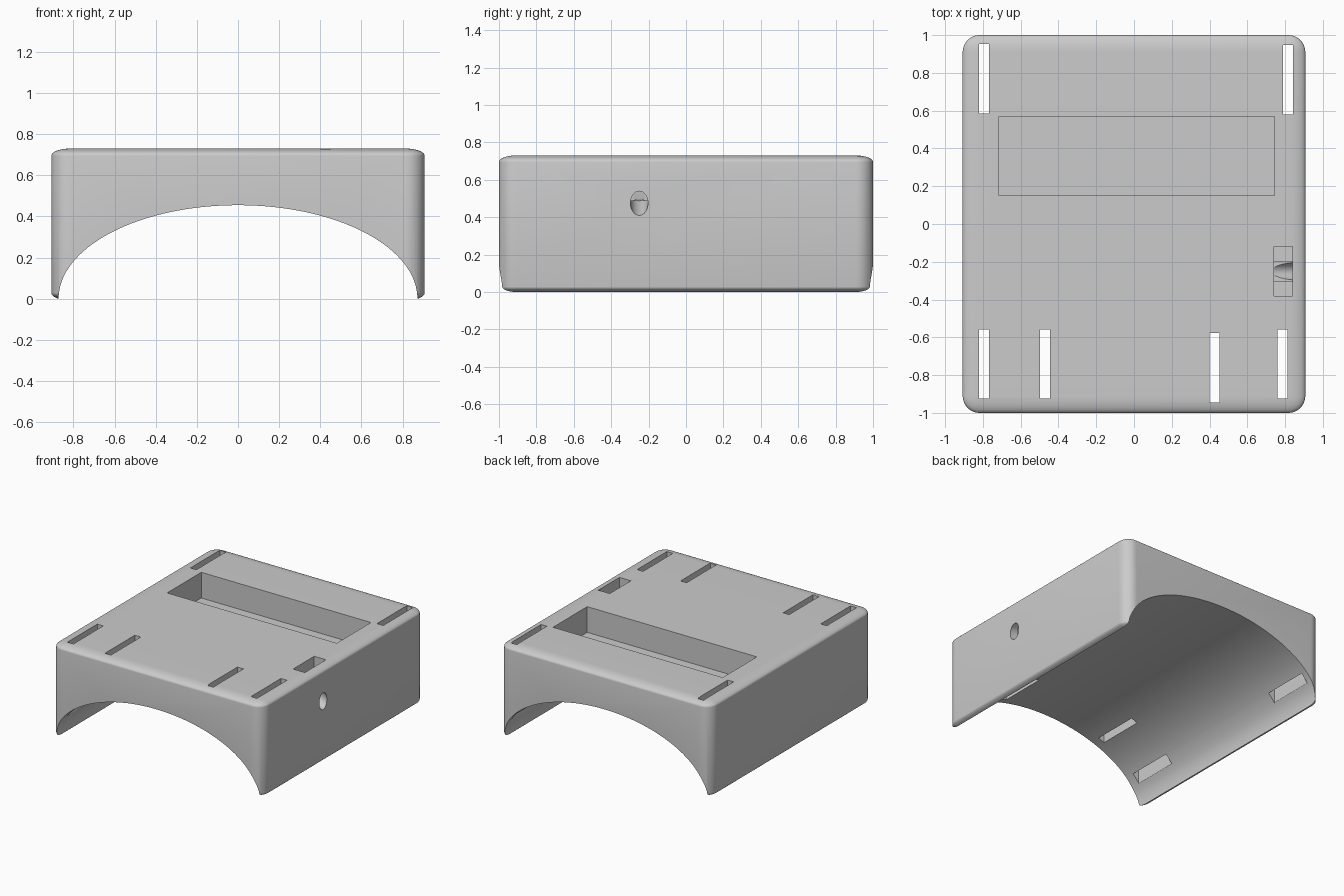
import bpy, bmesh, math
from mathutils import Matrix

cube = bpy.data.objects.get("Cube")
if cube:
    bpy.data.objects.remove(cube, do_unlink=True)

grey = bpy.data.materials.new("light_grey")
grey.use_nodes = True
colour = (0.6, 0.6, 0.6, 1)
grey.diffuse_color = colour
grey.node_tree.nodes["Principled BSDF"].inputs["Base Color"].default_value = colour


def make_object(name, bm):
    bmesh.ops.recalc_face_normals(bm, faces=bm.faces)
    mesh = bpy.data.meshes.new(name)
    bm.to_mesh(mesh)
    bm.free()
    mesh.materials.append(grey)
    obj = bpy.data.objects.new(name, mesh)
    bpy.context.collection.objects.link(obj)
    return obj


def box_mesh(x0, x1, y0, y1, z0, z1):
    bm = bmesh.new()
    bmesh.ops.create_cube(bm, size=1)
    bmesh.ops.scale(bm, vec=(x1 - x0, y1 - y0, z1 - z0), verts=bm.verts)
    bmesh.ops.translate(bm, vec=((x0 + x1) / 2, (y0 + y1) / 2, (z0 + z1) / 2), verts=bm.verts)
    return bm


def cylinder_mesh(matrix, sides):
    bm = bmesh.new()
    bmesh.ops.create_cone(bm, cap_ends=True, segments=sides, radius1=1, radius2=1, depth=1)
    bmesh.ops.transform(bm, matrix=matrix, verts=bm.verts)
    return bm


def cut(target, name, bm):
    cutter = make_object(name, bm)
    cutter.hide_render = True
    mod = target.modifiers.new(name, 'BOOLEAN')
    mod.operation = 'DIFFERENCE'
    mod.solver = 'EXACT'
    mod.object = cutter
    bpy.context.view_layer.objects.active = target
    bpy.ops.object.modifier_apply(modifier=mod.name)
    bpy.data.objects.remove(cutter, do_unlink=True)


# Housing: block with rounded edges, flattened so the top rounding is shallow
squash = 0.39
bm = box_mesh(-0.907, 0.907, -1, 1, -0.007 / squash, 0.73 / squash)
bmesh.ops.bevel(bm, geom=bm.edges[:], offset=0.09, segments=10, profile=0.5, affect='EDGES')
bmesh.ops.scale(bm, vec=(1, 1, squash), verts=bm.verts)
housing = make_object("housing", bm)

# Elliptical tunnel running front to back
tunnel = Matrix.Diagonal((0.872, 1, 0.455, 1)) @ Matrix.Rotation(math.pi / 2, 4, 'X') @ Matrix.Diagonal((1, 1, 3, 1))
cut(housing, "tunnel_cutter", cylinder_mesh(tunnel, 128))

# Strap slots: left edge in x and front edge in y
slots = [(-0.82, 0.585), (0.79, 0.58), (-0.82, -0.925),
         (-0.497, -0.925), (0.4, -0.945), (0.76, -0.925)]
for x, y in slots:
    cut(housing, "slot_cutter", box_mesh(x, x + 0.052, y, y + 0.367, -0.2, 1))

# Display recess
cut(housing, "display_cutter", box_mesh(-0.715, 0.745, 0.15, 0.57, 0.53, 1))

# Switch recess with a deeper centre well
cut(housing, "switch_cutter", box_mesh(0.74, 0.84, -0.38, -0.12, 0.63, 1))
cut(housing, "well_cutter", box_mesh(0.74, 0.84, -0.305, -0.2, 0.49, 0.8))

# Cable hole sloping up from the side wall into the well
tilt = math.atan2(0.075, 0.165)
hole = (Matrix.Translation((0.905, -0.25, 0.475)) @ Matrix.Rotation(tilt, 4, 'Y')
        @ Matrix.Rotation(math.pi / 2, 4, 'Y') @ Matrix.Diagonal((0.059, 0.047, 0.32, 1)))
cut(housing, "cable_cutter", cylinder_mesh(hole, 32))

bpy.ops.object.select_all(action='DESELECT')
housing.select_set(True)
bpy.context.view_layer.objects.active = housing
bpy.ops.object.shade_smooth_by_angle(angle=math.radians(30))
